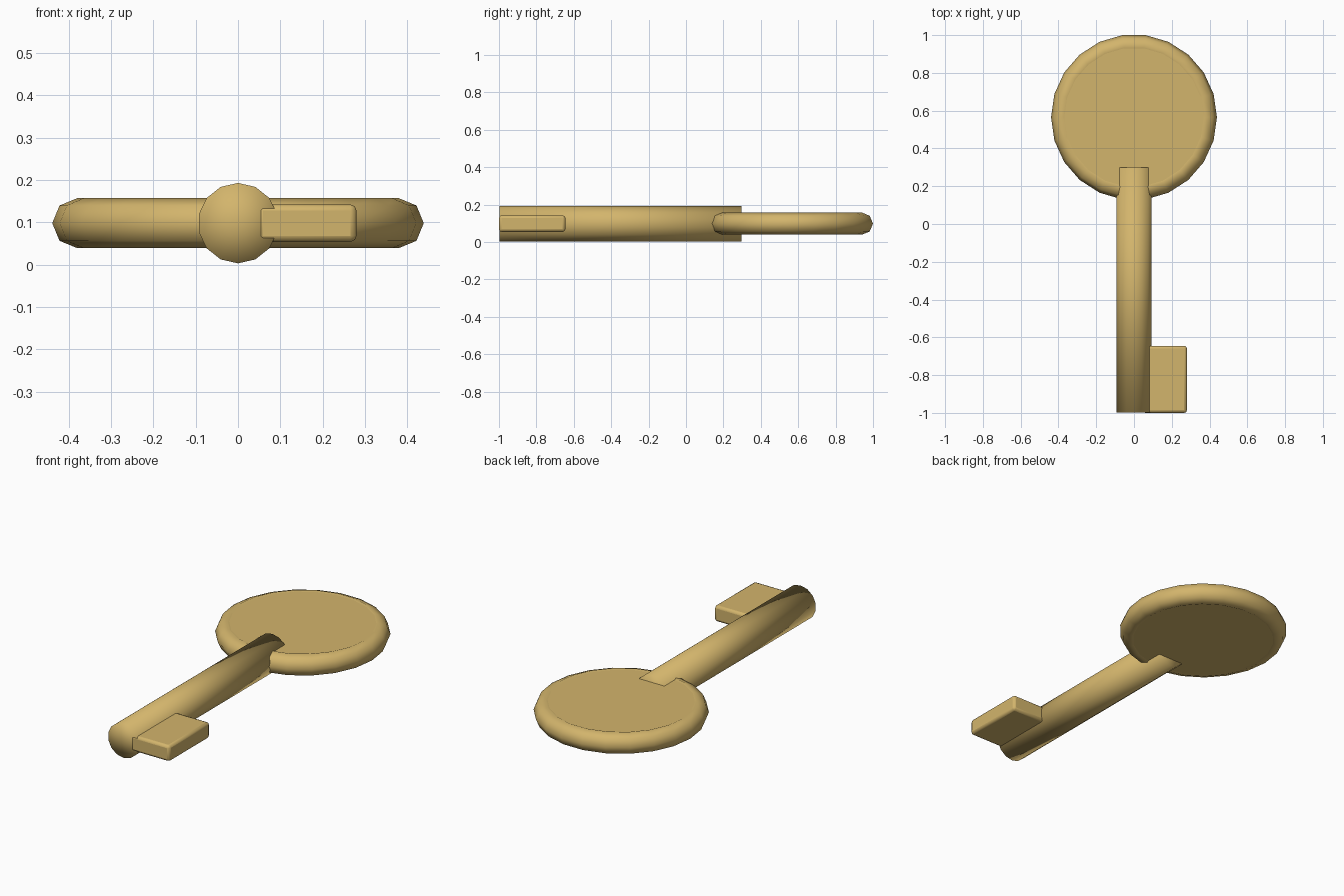
import bpy
import math

default = bpy.data.objects.get("Cube")
if default:
    bpy.data.objects.remove(default, do_unlink=True)

MID_Z = 0.098          # height of the centre plane
BOW_Y = 0.565          # centre of the round handle

brass = bpy.data.materials.new("brass")
brass.use_nodes = True
brass.diffuse_color = (0.65, 0.46, 0.15, 1)
brass.node_tree.nodes["Principled BSDF"].inputs["Base Color"].default_value = brass.diffuse_color


def finish(name, angle):
    """Name the active object, give it the brass colour and smooth it."""
    obj = bpy.context.object
    obj.name = name
    obj.data.materials.append(brass)
    if angle >= 180:
        bpy.ops.object.shade_smooth()
    else:
        bpy.ops.object.shade_smooth_by_angle(angle=math.radians(angle))
    return obj


# Rounded rim of the handle
bpy.ops.mesh.primitive_torus_add(
    major_segments=22, minor_segments=8, major_radius=0.38, minor_radius=0.059,
    location=(0, BOW_Y, MID_Z))
finish("handle_rim", 180)

# Flat plate filling the rim, just below its crest
bpy.ops.mesh.primitive_cylinder_add(
    vertices=22, radius=0.38, depth=0.109,
    location=(0, BOW_Y, MID_Z), rotation=(0, 0, math.pi / 2))
finish("handle_plate", 40)

# Straight shaft with fan caps, shaded smooth across its ends
bpy.ops.mesh.primitive_cylinder_add(
    vertices=14, radius=0.095, depth=1.296, end_fill_type='TRIFAN',
    location=(0, -0.35, MID_Z), rotation=(math.pi / 2, 0, 0))
finish("shaft", 180)

# Bit at the tip, a block with softened edges
bpy.ops.mesh.primitive_cube_add(size=1, location=(0.1625, -0.8225, MID_Z))
bit = bpy.context.object
bit.dimensions = (0.235, 0.355, 0.088)
bpy.ops.object.transform_apply(location=False, rotation=False, scale=True)
finish("bit", 50)
bevel = bit.modifiers.new("soft_edges", 'BEVEL')
bevel.width = 0.014
bevel.segments = 2
